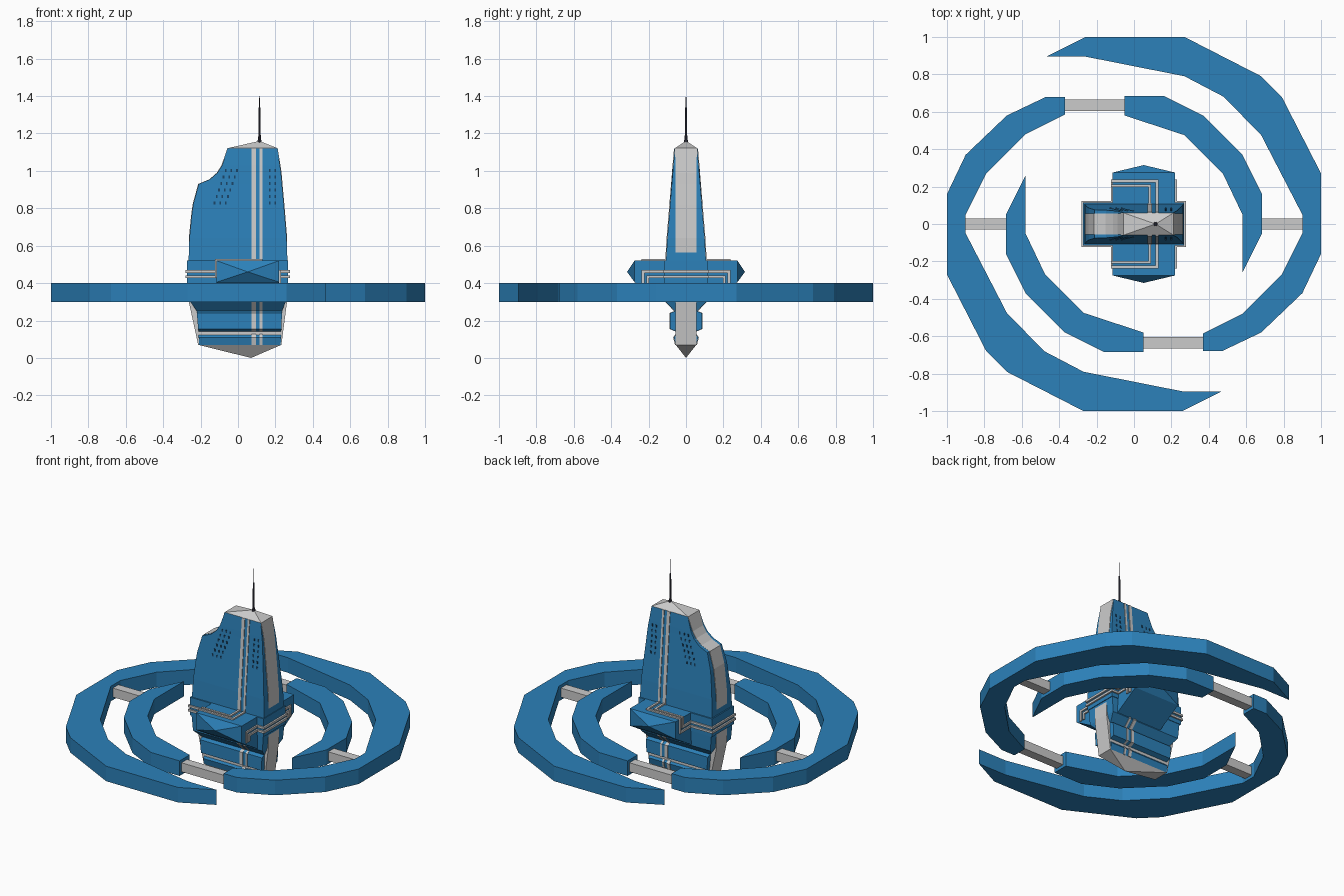
import bpy, bmesh
from mathutils import Vector

if "Cube" in bpy.data.objects:
    bpy.data.objects.remove(bpy.data.objects["Cube"])


def material(name, col):
    m = bpy.data.materials.new(name)
    m.diffuse_color = (*col, 1)
    m.use_nodes = True
    m.node_tree.nodes["Principled BSDF"].inputs["Base Color"].default_value = m.diffuse_color
    return m


BLUE = material("blue", (0.025, 0.22, 0.49))
DARK = material("dark", (0.04, 0.04, 0.06))
NAVY = material("navy", (0.01, 0.06, 0.14))


def finish(name, bm, mat=None):
    bmesh.ops.remove_doubles(bm, verts=bm.verts, dist=1e-5)
    bmesh.ops.recalc_face_normals(bm, faces=bm.faces)
    me = bpy.data.meshes.new(name)
    bm.to_mesh(me)
    bm.free()
    ob = bpy.data.objects.new(name, me)
    bpy.context.collection.objects.link(ob)
    if mat:
        me.materials.append(mat)
    return ob


def add_box(bm, lo, hi):
    r = bmesh.ops.create_cube(bm, size=1)
    for v in r["verts"]:
        v.co = Vector([lo[i] + (v.co[i] + 0.5) * (hi[i] - lo[i]) for i in range(3)])


def add_loft(bm, rows):
    # rows of (z, x0, x1, y0, y1) joined into a closed stack
    rings = [[bm.verts.new(p) for p in ((a, c, z), (b, c, z), (b, d, z), (a, d, z))]
             for z, a, b, c, d in rows]
    for r, s in zip(rings, rings[1:]):
        for i in range(4):
            j = (i + 1) % 4
            bm.faces.new((r[i], r[j], s[j], s[i]))
    bm.faces.new(rings[0][::-1])
    bm.faces.new(rings[-1])


def add_prism(bm, pts, z0, z1):
    f = bm.faces.new([bm.verts.new((x, y, z0)) for x, y in pts])
    r = bmesh.ops.extrude_face_region(bm, geom=[f])
    for v in r["geom"]:
        if isinstance(v, bmesh.types.BMVert):
            v.co.z = z1


# spiral ring arms, each repeated by a half turn
outer = [(-.37, .68), (-.47, .68), (-.68, .58), (-.90, .37), (-1, .16), (-1, -.27),
         (-.79, -.68), (-.68, -.79), (-.27, -1), (.26, -1), (.47, -.895), (.26, -.895),
         (-.27, -.79), (-.48, -.68), (-.68, -.475), (-.90, -.05), (-.90, .05),
         (-.79, .27), (-.58, .48), (-.37, .585)]
inner = [(-.05, .685), (.16, .685), (.37, .58), (.58, .37), (.685, .16), (.685, -.05),
         (.58, -.26), (.58, .05), (.58, .05), (.58, .06), (.58, .27), (.27, .48), (-.05, .58)]
inner = inner[:7] + [(.58, .05), (.475, .27), (.27, .475), (-.05, .58)]
for side, s in (("a", 1), ("b", -1)):
    for name, pts in (("outer_ring_arm_", outer), ("inner_ring_arm_", inner)):
        bm = bmesh.new()
        add_prism(bm, [(x * s, y * s) for x, y in pts], .30, .40)
        finish(name + side, bm, BLUE)
    # grey bridges between arms
    bm = bmesh.new()
    add_box(bm, (-.38, .605, .32), (-.04, .665, .38))
    add_box(bm, (-.905, -.03, .32), (-.675, .03, .38))
    bmesh.ops.scale(bm, vec=(s, s, 1), verts=bm.verts)
    finish("ring_bridges_" + side, bm)

# tower body: (z, left x, right x, half depth)
upper = [(.50, -.265, .265, .108), (.64, -.26, .26, .10), (.76, -.248, .25, .09),
         (.82, -.24, .245, .085), (.93, -.21, .235, .076), (.955, -.15, .233, .074),
         (.99, -.11, .23, .071), (1.03, -.085, .224, .068), (1.12, -.055, .21, .06)]
lower = [(.07, -.208, .228, .055), (.11, -.21, .23, .065), (.13, -.21, .23, .05),
         (.14, -.21, .23, .05), (.155, -.213, .232, .085), (.24, -.22, .235, .085),
         (.25, -.22, .235, .06), (.30, -.255, .255, .108), (.42, -.265, .265, .112)]
for name, rows in (("upper_tower", upper), ("lower_tower", lower)):
    bm = bmesh.new()
    add_loft(bm, [(z, a, b, -y, y) for z, a, b, y in rows])
    finish(name, bm, BLUE)

# grey central slab with pointed keel and roof
core = [(0, .07, .07, 0), (.07, -.213, .232, .055), (.30, -.263, .262, .055)]
core += [(z, a - .003, b + .003, .055) for z, a, b, y in upper[1:]]
core[-1] = (1.121, -.057, .212, .06)
core.append((1.16, .115, .115, 0))
bm = bmesh.new()
add_loft(bm, [(z, a, b, -y, y) for z, a, b, y in core])
finish("central_slab", bm)

# vertical stripes following front and back faces
bm = bmesh.new()
for x0, x1 in ((.073, .095), (.116, .130)):
    for rows in (upper, lower):
        add_loft(bm, [(z, x0, x1, -y - .004, y + .004) for z, a, b, y in rows])
finish("vertical_stripes", bm)

# waist band
bm = bmesh.new()
add_box(bm, (-.272, -.115, .40), (.268, .115, .52))
finish("waist_band", bm, BLUE)

# front and back pods with pyramid noses
for name, s in (("front_pod", -1), ("back_pod", 1)):
    bm = bmesh.new()
    P = [bm.verts.new((x, y * s, z)) for x in (-.115, .22)
         for y, z in ((.10, .52), (.275, .52), (.275, .405), (.10, .30))]
    tip = bm.verts.new((.052, .315 * s, .46))
    for f in ((0, 1, 2, 3), (4, 5, 6, 7), (0, 1, 5, 4), (2, 3, 7, 6), (0, 3, 7, 4)):
        bm.faces.new([P[i] for i in f])
    for a, b in ((1, 2), (2, 6), (6, 5), (5, 1)):
        bm.faces.new((P[a], P[b], tip))
    finish(name, bm, BLUE)

# double trim lines wrapping the waist and pods
bm = bmesh.new()
T = .007
for xs, yl, zl, yr in ((.123, .23, .434, .205), (.084, .205, .462, .23)):
    left = [(xs, .10, .522), (xs, yl, .522), (-.117, yl, .522), (-.117, yl, zl),
            (-.117, .117, zl), (-.275, .117, zl), (-.275, 0, zl)]
    right = [(.272, 0, zl), (.272, .117, zl), (.222, .117, zl),
             (.222, yr, zl), (.222, yr, .40)]
    for path in (left, right):
        for p, q in zip(path, path[1:]):
            for s in (-1, 1):
                p2, q2 = (p[0], p[1] * s, p[2]), (q[0], q[1] * s, q[2])
                add_box(bm, [min(u, v) - T for u, v in zip(p2, q2)],
                        [max(u, v) + T for u, v in zip(p2, q2)])
finish("waist_trim", bm)

# small window slits on both faces
bm = bmesh.new()
for i in range(6):
    z = .82 + i * .035
    y = .085 - (z - .82) * .08
    for x in (.165, .195, -.13 + i * .012, -.10 + i * .012, -.07 + i * .012):
        for s in (-1, 1):
            add_box(bm, (x, s * y - .002, z), (x + .009, s * y + .002, z + .016))
finish("window_slits", bm, NAVY)

# antenna mast and needle
bm = bmesh.new()
for r0, r1, z0, z1 in ((.013, .010, 1.145, 1.165), (.007, .005, 1.16, 1.34),
                       (.0018, .001, 1.34, 1.435)):
    r = bmesh.ops.create_cone(bm, cap_ends=True, segments=8, radius1=r0, radius2=r1,
                              depth=z1 - z0)
    bmesh.ops.translate(bm, verts=r["verts"], vec=(.115, 0, (z0 + z1) / 2))
finish("antenna", bm, DARK)
